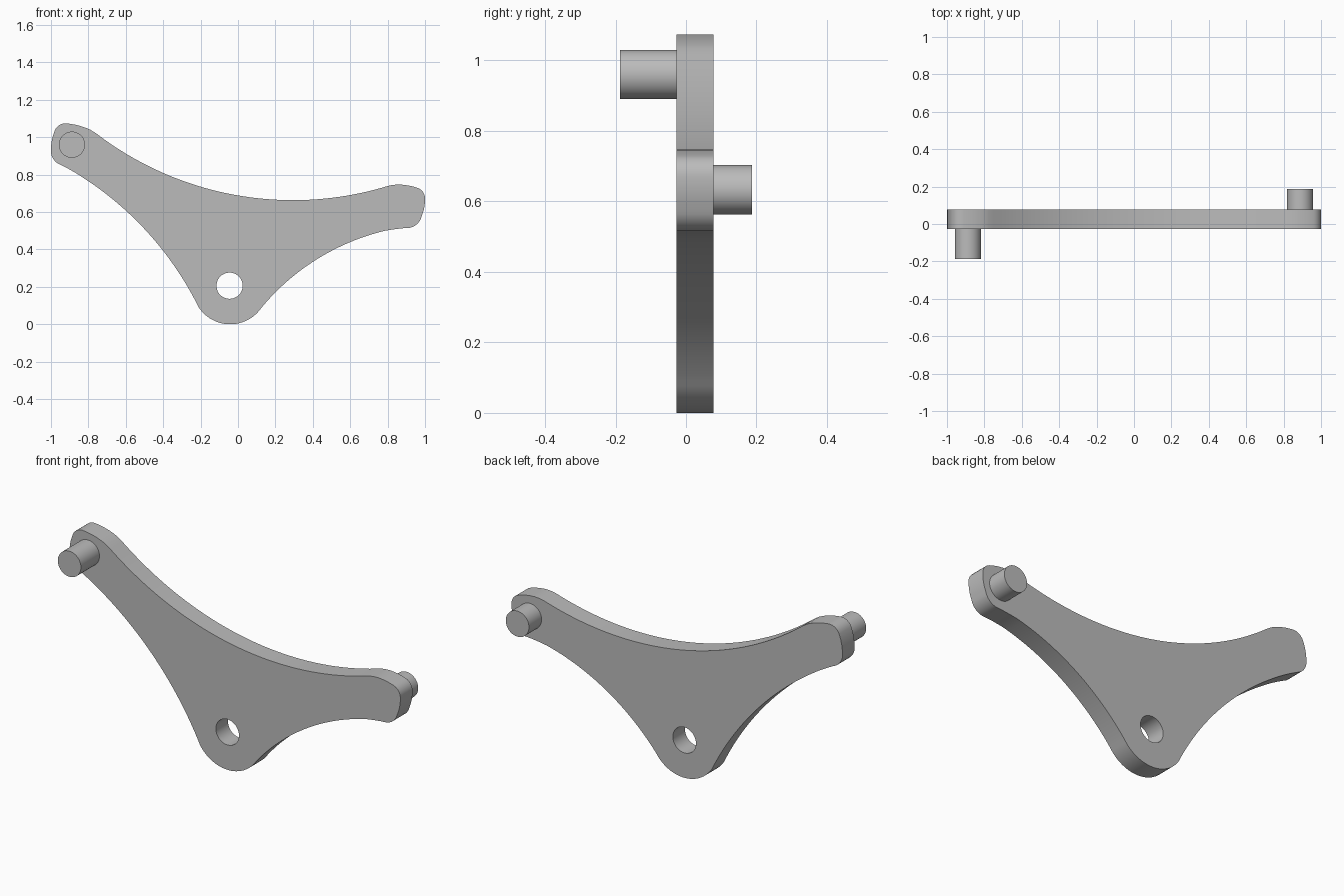
import bpy, bmesh
from math import cos, sin, tau, atan2, radians, hypot
from mathutils import Vector

if "Cube" in bpy.data.objects:
    bpy.data.objects.remove(bpy.data.objects["Cube"])

grey = bpy.data.materials.new("plain grey")
grey.use_nodes = True
grey.diffuse_color = (0.5, 0.5, 0.5, 1)
grey.node_tree.nodes["Principled BSDF"].inputs["Base Color"].default_value = (0.5, 0.5, 0.5, 1)

FRONT, BACK, PIN_REACH, RADIUS = -0.027, 0.078, 0.187, 0.07
HOLE = (-0.045, 0.206)


def arc(a, b, c, steps):
    """Points on the circle from a through b to c, leaving out c."""
    (ax, ay), (bx, by), (cx, cy) = a, b, c
    d = 2 * (ax * (by - cy) + bx * (cy - ay) + cx * (ay - by))
    sa, sb, sc = ax * ax + ay * ay, bx * bx + by * by, cx * cx + cy * cy
    ox = (sa * (by - cy) + sb * (cy - ay) + sc * (ay - by)) / d
    oy = (sa * (cx - bx) + sb * (ax - cx) + sc * (bx - ax)) / d
    r = hypot(ax - ox, ay - oy)
    t0, tb, t1 = (atan2(y - oy, x - ox) for x, y in (a, b, c))
    sweep = (t1 - t0) % tau
    if (tb - t0) % tau > sweep:
        sweep -= tau
    return [(ox + r * cos(t0 + sweep * i / steps), oy + r * sin(t0 + sweep * i / steps))
            for i in range(steps)]


def circle(centre, r, n=48):
    return [(centre[0] + r * cos(tau * i / n), centre[1] + r * sin(tau * i / n)) for i in range(n)]


def slab(name, loops, y0, y1):
    """Fill closed x-z loops (outer, then holes) and extrude along y."""
    bm = bmesh.new()
    edges = []
    for loop in loops:
        vs = [bm.verts.new((x, y0, z)) for x, z in loop]
        edges += [bm.edges.new((v, vs[i - 1])) for i, v in enumerate(vs)]
    bmesh.ops.triangle_fill(bm, edges=edges, use_beauty=True, normal=Vector((0, -1, 0)))
    new = bmesh.ops.extrude_face_region(bm, geom=bm.faces[:], use_keep_orig=True)
    bmesh.ops.translate(bm, vec=(0, y1 - y0, 0),
                        verts=[g for g in new["geom"] if isinstance(g, bmesh.types.BMVert)])
    bmesh.ops.recalc_face_normals(bm, faces=bm.faces[:])
    mesh = bpy.data.meshes.new(name)
    bm.to_mesh(mesh)
    bm.free()
    mesh.materials.append(grey)
    ob = bpy.data.objects.new(name, mesh)
    bpy.context.collection.objects.link(ob)
    bpy.ops.object.select_all(action='DESELECT')
    ob.select_set(True)
    bpy.context.view_layer.objects.active = ob
    bpy.ops.object.shade_smooth_by_angle(angle=radians(35))
    return ob


# Plate outline: chained arcs as (start, through, steps), running clockwise
path = [
    ((-1.0, 0.915), (-0.996, 0.98), 4),       # right tip end
    ((-0.98, 1.035), (-0.955, 1.065), 6),     # upper corner
    ((-0.91, 1.073), (-0.85, 1.062), 6),      # tip top
    ((-0.79, 1.04), (-0.772, 1.029), 3),
    ((-0.754, 1.017), (0.07, 0.678), 40),     # long upper sweep
    ((0.78, 0.733), (0.818, 0.743), 4),
    ((0.86, 0.747), (0.91, 0.742), 6),        # left tip top
    ((0.96, 0.729), (0.99, 0.706), 6),
    ((1.0, 0.67), (0.996, 0.625), 5),         # left tip end
    ((0.982, 0.578), (0.96, 0.538), 6),
    ((0.92, 0.516), (0.86, 0.511), 4),
    ((0.786, 0.50), (0.41, 0.34), 28),        # lower left sweep
    ((0.125, 0.088), (-0.045, 0.0), 24),      # rounded foot
    ((-0.21, 0.09), (-0.46, 0.465), 32),      # lower right sweep
    ((-0.80, 0.765), (-0.87, 0.81), 4),
    ((-0.945, 0.851), (-0.985, 0.88), 6),
]
outline = []
for (start, through, steps), (end, _, _) in zip(path, path[1:] + path[:1]):
    outline += arc(start, through, end, steps)

slab("rocker_plate", [outline, circle(HOLE, RADIUS)], FRONT, BACK)

# Pins, one on each face
slab("front_pin", [circle((-0.888, 0.96), RADIUS)], -PIN_REACH, FRONT)
slab("back_pin", [circle((0.888, 0.633), RADIUS)], BACK, PIN_REACH)
